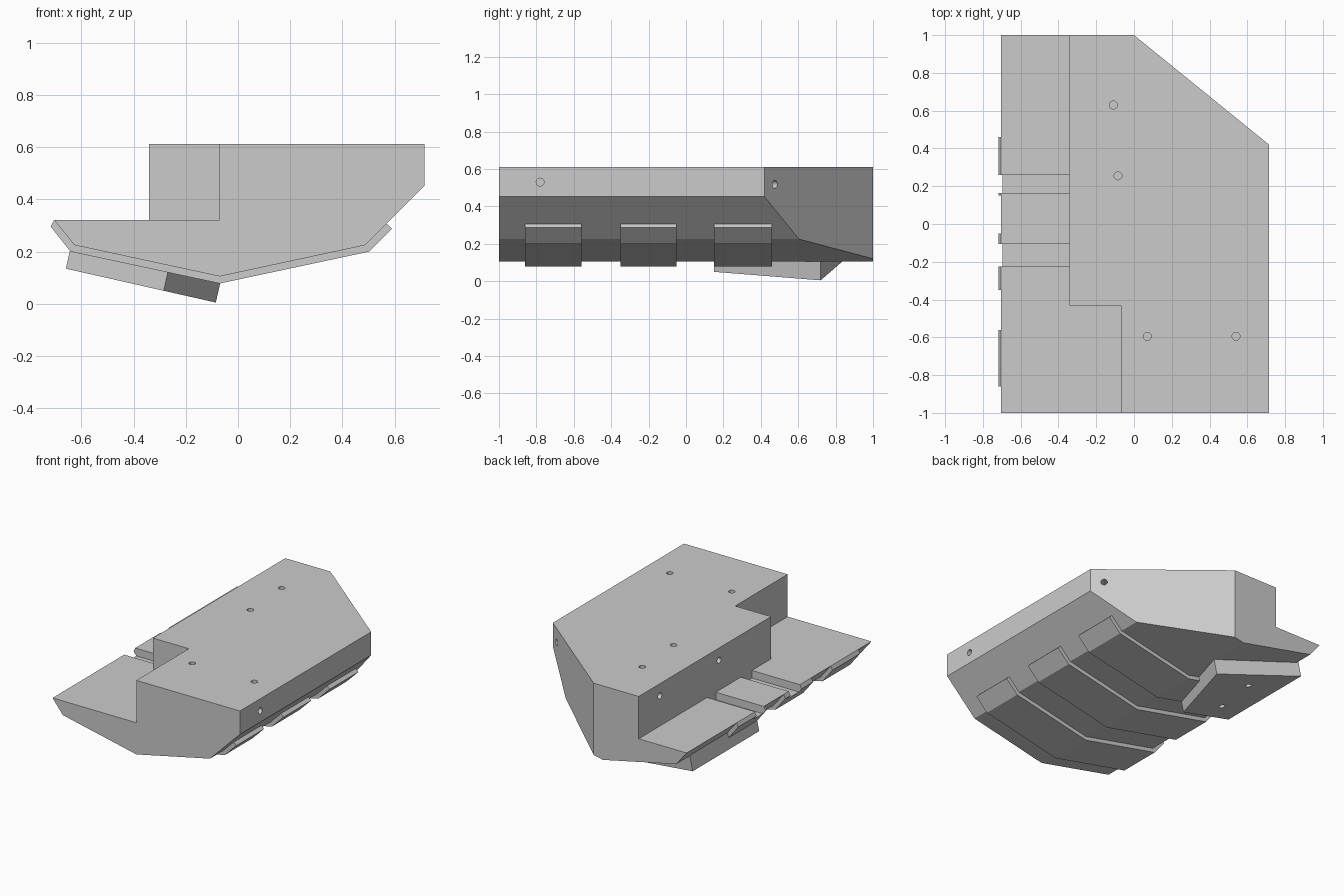
import bpy
import bmesh
from mathutils import Vector

if "Cube" in bpy.data.objects:
    bpy.data.objects.remove(bpy.data.objects["Cube"])

GREY = (0.6, 0.6, 0.6, 1)
grey = bpy.data.materials.new("plain grey")
grey.use_nodes = True
grey.diffuse_color = GREY
grey.node_tree.nodes["Principled BSDF"].inputs["Base Color"].default_value = GREY


def prism(name, points, offset):
    """Solid swept from a ring of 3D points along an offset."""
    bm = bmesh.new()
    base = bm.faces.new([bm.verts.new(p) for p in points])
    swept = bmesh.ops.extrude_face_region(bm, geom=[base], use_keep_orig=True)["geom"]
    bmesh.ops.translate(bm, vec=offset, verts=[v for v in swept if isinstance(v, bmesh.types.BMVert)])
    bmesh.ops.recalc_face_normals(bm, faces=bm.faces)
    mesh = bpy.data.meshes.new(name)
    bm.to_mesh(mesh)
    bm.free()
    mesh.materials.append(grey)
    obj = bpy.data.objects.new(name, mesh)
    bpy.context.collection.objects.link(obj)
    return obj


def along_y(name, profile, y0, y1):
    return prism(name, [(x, y0, z) for x, z in profile], (0, y1 - y0, 0))


def box(name, x0, x1, y0, y1, z0, z1):
    return along_y(name, [(x0, z0), (x1, z0), (x1, z1), (x0, z1)], y0, y1)


def drill(position, normal, depth=0.08, radius=0.021):
    """Round cutter sunk into a face at the given position."""
    normal = Vector(normal).normalized()
    bpy.ops.mesh.primitive_cylinder_add(
        vertices=24, radius=radius, depth=2 * depth, location=position,
        rotation=normal.to_track_quat("Z", "Y").to_euler())
    obj = bpy.context.object
    obj.name = "hole_cutter"
    obj.data.materials.append(grey)
    return obj


def cut(target, cutters):
    bpy.context.view_layer.objects.active = target
    for cutter in cutters:
        mod = target.modifiers.new("cut", "BOOLEAN")
        mod.operation = "DIFFERENCE"
        mod.solver = "EXACT"
        mod.object = cutter
        bpy.ops.object.modifier_apply(modifier=mod.name)


def discard(cutters):
    for cutter in cutters:
        bpy.data.objects.remove(cutter)


# Main block: stepped section with a shallow V keel
TOP, SHELF, WALL = 0.612, 0.322, -0.342
body = along_y("body", [(-0.705, SHELF), (WALL, SHELF), (WALL, TOP), (0.715, TOP),
                        (0.715, 0.452), (0.488, 0.225), (-0.07, 0.105), (-0.627, 0.225)], -1, 1)

# Cut the back corner and the front notch
corner = prism("corner_cutter", [(0, 1, -1), (0.715, 0.42, -1), (1.085, 0.12, -1),
                                 (1.2, 1.5, -1), (-0.616, 1.5, -1)], (0, 0, 3))
notch = box("notch_cutter", -0.5, -0.07, -1.2, -0.432, SHELF, 1)

# Mounting holes in the top, the step wall, the side and the angled corner
holes = [drill((x, y, TOP), (0, 0, 1)) for x, y in
         [(-0.11, 0.63), (-0.085, 0.255), (0.07, -0.595), (0.54, -0.595)]]
holes += [drill((WALL, y, 0.528), (-1, 0, 0)) for y in (0.77, 0.13)]
holes.append(drill((0.715, -0.78, 0.53), (1, 0, 0)))
holes.append(drill((0.647, 0.475, 0.518), (0.58, 0.715, 0)))

# Cross grooves in the shelf
grooves = [box("groove_cutter", -0.9, WALL, y0, y1, 0.27, 0.45)
           for y0, y1 in [(0.165, 0.26), (-0.225, -0.105)]]
cut(body, [corner, notch] + holes + grooves)

# Raised bands wrapped around the underside
band_profile = [(-0.705, SHELF), (-0.718, 0.296), (-0.642, 0.2), (-0.07, 0.078), (0.502, 0.2),
                (0.59, 0.288), (0.57, 0.307), (0.48, 0.24), (-0.07, 0.125), (-0.615, 0.24)]
for i, (y0, y1) in enumerate([(-0.86, -0.56), (-0.35, -0.05), (0.15, 0.46)]):
    band = along_y(f"band_{i + 1}", band_profile, y0, y1)
    cut(band, grooves)

# Angled foot plate, square to the sloped underside
slope = Vector((-0.22, 0, -0.975)).normalized()


def underside(x, y):
    return Vector((x, y, -0.0143 - 0.226 * x))


foot = prism("foot", [underside(*p) for p in
                      [(-0.66, 0.15), (-0.285, 0.15), (-0.085, 0.72), (-0.66, 0.87)]],
             slope * -0.11)
foot_holes = [drill(underside(x, y), slope, 0.05) for x, y in [(-0.42, 0.636), (-0.475, 0.306)]]
cut(foot, foot_holes)

discard([corner, notch] + holes + grooves + foot_holes)
